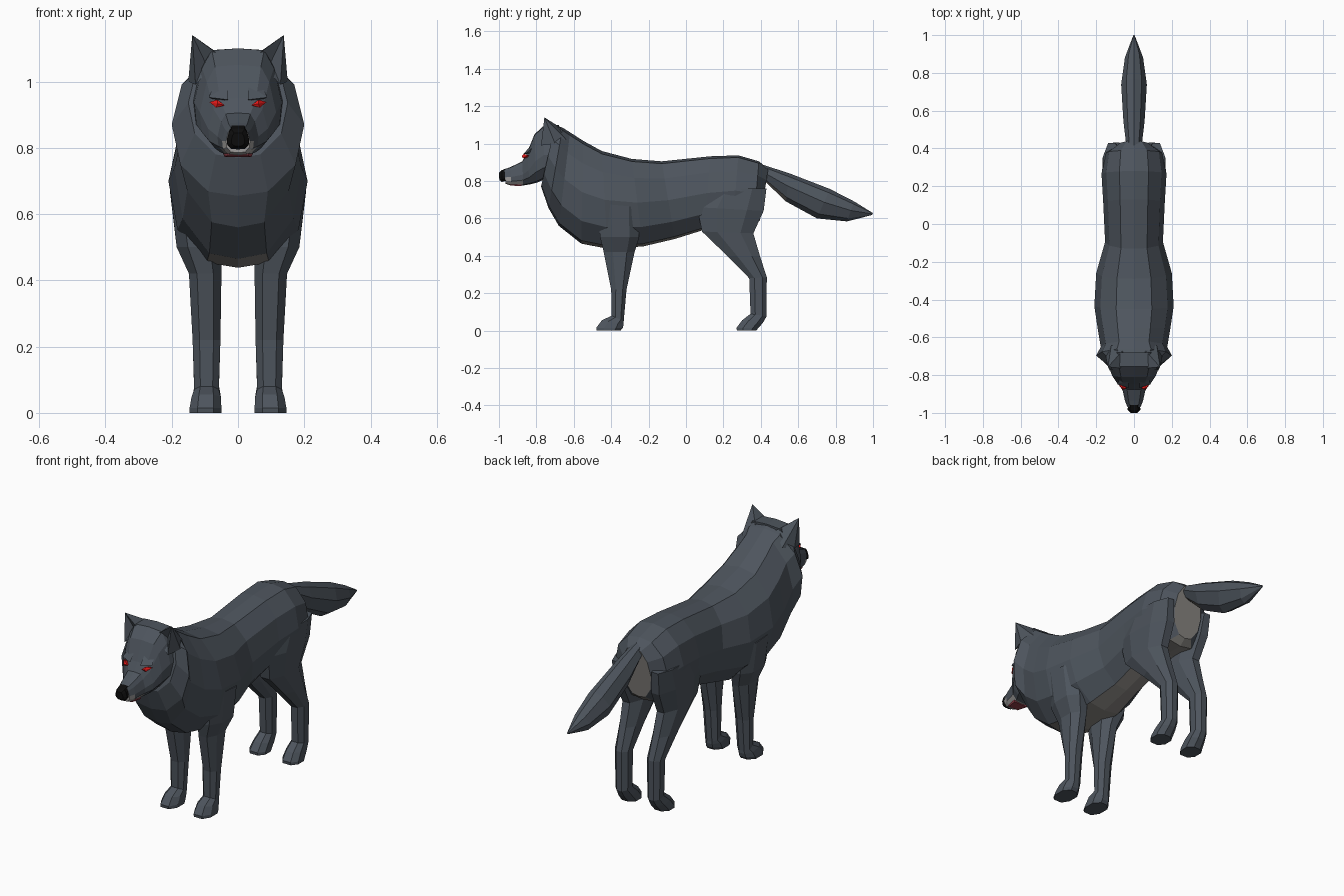
import bpy, bmesh
from mathutils import Vector

if "Cube" in bpy.data.objects:
    bpy.data.objects.remove(bpy.data.objects["Cube"])


def material(name, rgb):
    m = bpy.data.materials.new(name)
    m.diffuse_color = (*rgb, 1)
    m.use_nodes = True
    m.node_tree.nodes["Principled BSDF"].inputs["Base Color"].default_value = m.diffuse_color
    return m


FUR = material("fur", (0.075, 0.09, 0.11))
PALE = material("pale_fur", (0.24, 0.23, 0.215))
MUZZLE = material("muzzle_fur", (0.36, 0.35, 0.34))
BLACK = material("nose_black", (0.004, 0.004, 0.004))
RED = material("eye_red", (0.8, 0.01, 0.01))
PINK = material("mouth_pink", (0.3, 0.05, 0.07))


def finish(name, bm, mats, mirror):
    bmesh.ops.recalc_face_normals(bm, faces=bm.faces[:])
    me = bpy.data.meshes.new(name)
    bm.to_mesh(me)
    bm.free()
    ob = bpy.data.objects.new(name, me)
    bpy.context.collection.objects.link(ob)
    for m in mats:
        me.materials.append(m)
    if mirror:
        mod = ob.modifiers.new("mirror", "MIRROR")
        mod.use_mirror_merge = False
    return ob


def loft(name, rings, mats, pick=lambda i, j: 0, caps=(0, 0), mirror=False):
    """Skin a list of rings; pick(section, side) chooses the material slot."""
    bm = bmesh.new()
    rows = [[bm.verts.new(p) for p in r] for r in rings]
    n = len(rows[0])
    for i in range(len(rows) - 1):
        for j in range(n):
            k = (j + 1) % n
            f = bm.faces.new((rows[i][j], rows[i][k], rows[i + 1][k], rows[i + 1][j]))
            f.material_index = pick(i, j)
    for row, slot in ((rows[0], caps[0]), (rows[-1], caps[1])):
        bm.faces.new(row).material_index = slot
    return finish(name, bm, mats, mirror)


def hull(name, pts, mat, mirror=False):
    bm = bmesh.new()
    for p in pts:
        bm.verts.new(p)
    bmesh.ops.convex_hull(bm, input=bm.verts[:])
    return finish(name, bm, [mat], mirror)


# Half outlines: (share of half width, share of the way from top to bottom)
TORSO = [(0, 0), (.45, .03), (.85, .22), (1, .5), (.87, .78), (.45, .97), (0, 1)]
SKULL = [(0, 0), (.6, .02), (.82, .2), (1, .55), (.95, .78), (.6, .97), (0, 1)]
BRUSH = [(0, 0), (.6, .12), (1, .45), (.6, .85), (0, 1)]


def slices(sections, half):
    """Sections are (top y, top z, bottom y, bottom z, half width)."""
    rings = []
    for ty, tz, by, bz, w in sections:
        r = [Vector((u * w, ty + (by - ty) * t, tz + (bz - tz) * t)) for u, t in half]
        rings.append(r + [Vector((-p.x, p.y, p.z)) for p in r[-2:0:-1]])
    return rings


# Torso with neck ruff and pale belly
body = [(.44, .865, .395, .59, .085), (.39, .905, .36, .56, .155),
        (.28, .937, .25, .56, .172), (.13, .932, .10, .54, .163),
        (-.13, .905, -.06, .49, .153), (-.29, .918, -.23, .45, .20),
        (-.45, .96, -.42, .438, .21), (-.55, 1.015, -.56, .465, .192),
        (-.62, 1.06, -.68, .56, .176), (-.66, 1.085, -.735, .655, .20),
        (-.70, 1.10, -.775, .77, .15)]
loft("torso", slices(body, TORSO), [FUR, PALE],
     lambda i, j: int(j in (5, 6) and i < 7), caps=(1, 0))

# Head and muzzle
head = [(-.68, 1.10, -.69, .82, .14), (-.755, 1.10, -.765, .805, .132),
        (-.81, 1.05, -.80, .79, .115), (-.85, .95, -.835, .782, .09),
        (-.875, .905, -.87, .776, .062), (-.935, .876, -.935, .776, .048),
        (-.97, .862, -.965, .785, .036)]
loft("head", slices(head, SKULL), [FUR, MUZZLE],
     lambda i, j: int(3 < j < 8 and i > 3 or j in (3, 8) and i > 4), caps=(0, 1))
nose = [(-.958, .868, -.963, .80, .032), (-.985, .858, -.985, .795, .034),
        (-1.0, .845, -.998, .805, .02)]
loft("nose", slices(nose, SKULL), [BLACK])
hull("mouth", [(sx * x, y, z) for sx in (1, -1) for x, y, z in
               ((.03, -.94, .782), (.03, -.94, .776), (.045, -.88, .782), (.04, -.88, .772))], PINK)

# Eyes and brows
hull("eyes", [(.04, -.872, .928), (.062, -.868, .945), (.086, -.845, .938),
              (.066, -.872, .921), (.063, -.82, .93), (.062, -.878, .933)], RED, True)
hull("brows", [(.03, -.868, .945), (.088, -.848, .952), (.07, -.80, 1.0),
               (.03, -.83, .99), (.06, -.82, .94)], FUR, True)

# Ears: outer shell with a hollow front
bm = bmesh.new()
tip = bm.verts.new((.138, -.757, 1.14))
base = [bm.verts.new(p) for p in ((.05, -.765, 1.075), (.128, -.775, .99), (.15, -.70, 1.0),
                                  (.12, -.64, 1.02), (.06, -.67, 1.085))]
pit = bm.verts.new((.10, -.735, 1.06))
for a, b in zip(base[1:], base[2:] + base[:1]):
    bm.faces.new((a, b, tip))
for a, b in ((base[0], base[1]), (base[1], tip), (tip, base[0])):
    bm.faces.new((a, b, pit))
bm.faces.new(base)
finish("ears", bm, [FUR], True)

# Bushy tail
tail = [(.40, .89, .42, .80, .04), (.55, .842, .535, .69, .056),
        (.77, .757, .70, .60, .068), (.90, .69, .86, .584, .048),
        (1.0, .628, .995, .618, .004)]
loft("tail", slices(tail, BRUSH), [FUR, PALE], lambda i, j: int(j in (3, 4) and i == 0))


def leg(name, sections):
    """Sections are (front y, front z, back y, back z, inner x, outer x)."""
    rings = []
    outline = [(.25, 0), (.75, 0), (1, .3), (1, .75), (.7, 1), (.3, 1), (0, .75), (0, .3)]
    for fy, fz, by, bz, x0, x1 in sections:
        rings.append([Vector((x0 + (x1 - x0) * u, fy + (by - fy) * v, fz + (bz - fz) * v))
                      for u, v in outline])
    return loft(name, rings, [FUR], mirror=True)


# Legs with paws
leg("front_legs", [(-.47, .68, -.25, .66, .09, .205), (-.46, .50, -.25, .50, .05, .185),
                   (-.44, .42, -.275, .42, .05, .148), (-.40, .22, -.318, .22, .053, .137),
                   (-.397, .08, -.333, .05, .058, .132), (-.45, .055, -.333, .035, .052, .14),
                   (-.48, .015, -.338, .015, .05, .146), (-.478, 0, -.35, 0, .05, .146)])
leg("hind_legs", [(.13, .76, .43, .76, .07, .165), (.06, .66, .415, .64, .05, .168),
                  (.085, .53, .36, .52, .048, .155), (.22, .40, .395, .40, .052, .145),
                  (.338, .28, .432, .285, .056, .134), (.345, .09, .43, .075, .058, .13),
                  (.30, .055, .41, .04, .052, .138), (.27, .015, .385, .012, .05, .144),
                  (.272, 0, .375, 0, .05, .144)])
